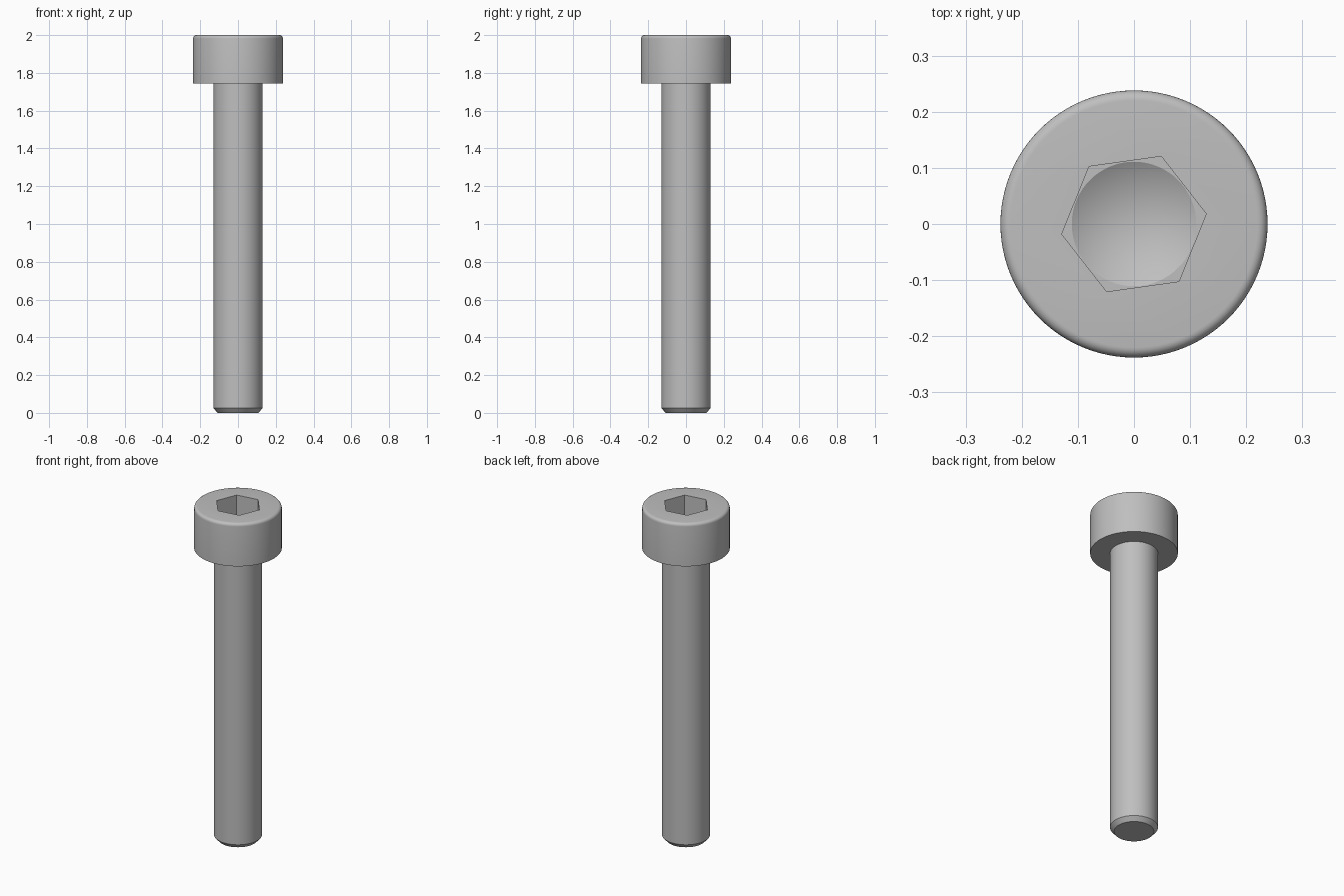
import bpy, bmesh, math
from mathutils import Matrix

cube = bpy.data.objects.get("Cube")
if cube:
    bpy.data.objects.remove(cube, do_unlink=True)

SEGMENTS = 96
HEAD_R, SHAFT_R, TIP_R = 0.238, 0.13, 0.108
HEAD_Z, TOP, CHAMFER, FILLET = 1.744, 2.0, 0.025, 0.018
HEX_R, HEX_DEPTH, HEX_ANGLE = 0.13, 0.13, math.radians(8)
DRILL_R = HEX_R * math.cos(math.pi / 6) - 0.0008
DRILL_DEPTH = DRILL_R * math.tan(math.pi / 6)

steel = bpy.data.materials.new("steel grey")
steel.use_nodes = True
colour = (0.52, 0.52, 0.52, 1)
steel.diffuse_color = colour
steel.node_tree.nodes["Principled BSDF"].inputs["Base Color"].default_value = colour


def add_object(name, bm):
    bmesh.ops.recalc_face_normals(bm, faces=bm.faces)
    mesh = bpy.data.meshes.new(name)
    bm.to_mesh(mesh)
    bm.free()
    mesh.materials.append(steel)
    obj = bpy.data.objects.new(name, mesh)
    bpy.context.collection.objects.link(obj)
    return obj


def lathe(name, profile):
    """Revolve (radius, z) points around z and cap both ends."""
    bm = bmesh.new()
    rings = []
    for r, z in profile:
        ring = []
        for i in range(SEGMENTS):
            a = math.tau * i / SEGMENTS
            ring.append(bm.verts.new((r * math.cos(a), r * math.sin(a), z)))
        rings.append(ring)
    for low, high in zip(rings, rings[1:]):
        for i in range(SEGMENTS):
            j = (i + 1) % SEGMENTS
            bm.faces.new((low[i], low[j], high[j], high[i]))
    bm.faces.new(rings[0])
    bm.faces.new(rings[-1])
    return add_object(name, bm)


def cone_cutter(name, sides, r_low, r_high, z_low, z_high, angle=0):
    bm = bmesh.new()
    place = Matrix.Translation((0, 0, (z_low + z_high) / 2)) @ Matrix.Rotation(angle, 4, "Z")
    bmesh.ops.create_cone(bm, cap_ends=True, segments=sides, radius1=r_low,
                          radius2=r_high, depth=z_high - z_low, matrix=place)
    # Turn the first corner onto the requested angle
    first = max(bm.verts, key=lambda v: v.co.z)
    turn = angle - math.atan2(first.co.y, first.co.x)
    bmesh.ops.rotate(bm, verts=bm.verts, matrix=Matrix.Rotation(turn, 3, "Z"))
    return add_object(name, bm)


# Bolt body: chamfered tip, shaft, and head with a rounded top rim
profile = [(TIP_R, 0), (SHAFT_R, CHAMFER), (SHAFT_R, HEAD_Z), (HEAD_R, HEAD_Z)]
for i in range(7):
    a = math.pi / 2 * i / 6
    profile.append((HEAD_R - FILLET + FILLET * math.cos(a),
                    TOP - FILLET + FILLET * math.sin(a)))
bolt = lathe("socket_head_bolt", profile)

# Hexagonal socket with a conical drilled floor
floor = TOP - HEX_DEPTH
cutters = [
    cone_cutter("hex_socket_cutter", 6, HEX_R, HEX_R, floor, TOP + 0.1, HEX_ANGLE),
    cone_cutter("drill_point_cutter", 64, 0, DRILL_R * 1.0, floor - DRILL_DEPTH, floor + 0.0005),
]
bpy.context.view_layer.objects.active = bolt
for cutter in cutters:
    cut = bolt.modifiers.new(cutter.name, "BOOLEAN")
    cut.operation = "DIFFERENCE"
    cut.solver = "EXACT"
    cut.object = cutter
    bpy.ops.object.modifier_apply(modifier=cut.name)
    bpy.data.objects.remove(cutter, do_unlink=True)

# Smooth round walls, keep machined edges crisp
bpy.ops.object.select_all(action="DESELECT")
bolt.select_set(True)
bpy.ops.object.shade_smooth_by_angle(angle=math.radians(28))
